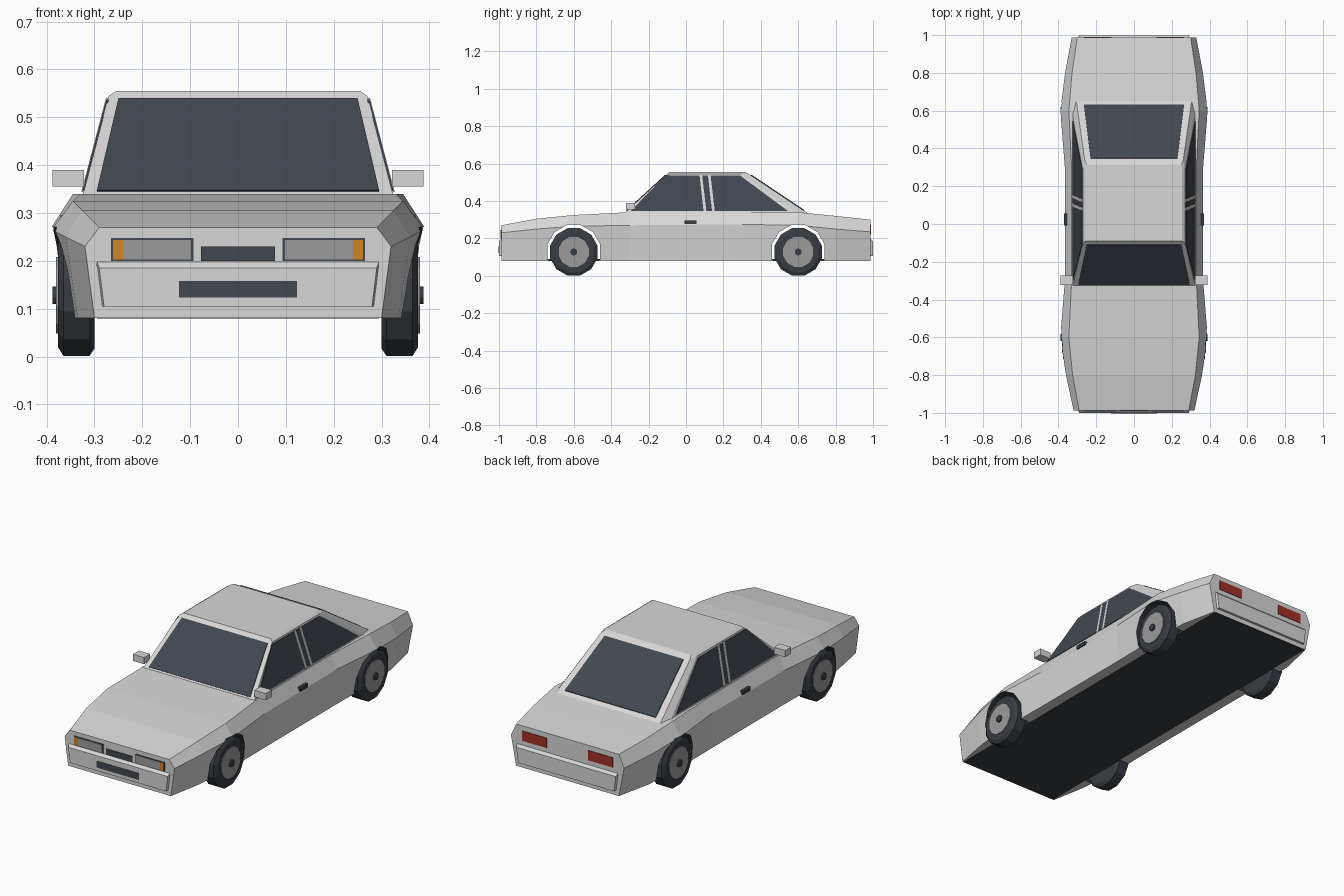
import bpy, bmesh, math
from mathutils import Vector

cube = bpy.data.objects.get("Cube")
if cube:
    bpy.data.objects.remove(cube, do_unlink=True)


def material(name, r, g, b):
    m = bpy.data.materials.new(name)
    m.use_nodes = True
    m.diffuse_color = (r, g, b, 1)
    m.node_tree.nodes["Principled BSDF"].inputs["Base Color"].default_value = (r, g, b, 1)
    return m


PAINT = material("silver paint", .68, .68, .68)
GLASS = material("dark glass", .054, .064, .08)
RUBBER = material("black rubber", .04, .047, .056)
METAL = material("grey metal", .33, .33, .33)
AMBER = material("amber", .65, .24, .015)
RED = material("red lamp", .36, .03, .02)


def finish(name, bm, *mats):
    bmesh.ops.recalc_face_normals(bm, faces=bm.faces)
    mesh = bpy.data.meshes.new(name)
    bm.to_mesh(mesh)
    bm.free()
    for m in mats:
        mesh.materials.append(m)
    ob = bpy.data.objects.new(name, mesh)
    bpy.context.collection.objects.link(ob)
    return ob


def loft(name, rings, *mats, rule=None):
    """Skin closed rings of equal length and cap both ends."""
    bm = bmesh.new()
    loops = [[bm.verts.new(p) for p in ring] for ring in rings]
    n = len(loops[0])
    for a, b in zip(loops, loops[1:]):
        for i in range(n):
            j = (i + 1) % n
            bm.faces.new((a[i], a[j], b[j], b[i]))
    bm.faces.new(loops[0])
    bm.faces.new(loops[-1])
    if rule:
        for f in bm.faces:
            f.material_index = rule(f.calc_center_median())
    return finish(name, bm, *mats)


def plate(name, pts, offset, mat):
    pts = [Vector(p) for p in pts]
    off = Vector(offset)
    return loft(name, [[p - off for p in pts], [p + off for p in pts]], mat)


def box(name, x0, x1, y0, y1, z0, z1, mat):
    ring = lambda z: [(x0, y0, z), (x1, y0, z), (x1, y1, z), (x0, y1, z)]
    return loft(name, [ring(z0), ring(z1)], mat)


def mirrored(half):
    return half + [(-x, y, z) for x, y, z in reversed(half)]


def disc_loft(name, stations, cy, cz, mat, sides=12):
    """Solid of revolution about an axis along x; stations are (x, radius)."""
    rings = []
    for x, r in stations:
        angles = [math.tau * (i + .5) / sides for i in range(sides)]
        rings.append([(x, cy + r * math.sin(a), cz + r * math.cos(a)) for a in angles])
    return loft(name, rings, mat)


# Lower body: y, sill x, waist x, waist z, shoulder x, shoulder z
SECTIONS = [
    (-.987, .30, .32, .23, .29, .27),
    (-.8, .335, .36, .25, .325, .305),
    (-.6, .355, .39, .265, .345, .325),
    (-.3, .352, .366, .27, .33, .34),
    (.3, .352, .366, .275, .33, .34),
    (.6, .355, .39, .27, .345, .34),
    (.8, .34, .365, .25, .328, .32),
    (.987, .30, .33, .235, .30, .30),
]
rings = [mirrored([(.29, y, .08), (sx, y, .08), (wx, y, wz), (hx, y, hz)])
         for y, sx, wx, wz, hx, hz in SECTIONS]
body = loft("body", rings, PAINT, RUBBER,
            rule=lambda c: 1 if c.z < .085 and abs(c.x) < .1 else 0)

# Wheel arches cut across the body
for cy in (-.6, .6):
    cutter = disc_loft("arch_cutter", [(-.6, .146), (.6, .146)], cy, .13, RUBBER)
    cutter.hide_render = True
    mod = body.modifiers.new("arch", "BOOLEAN")
    mod.operation = "DIFFERENCE"
    mod.solver = "EXACT"
    mod.material_mode = "TRANSFER"
    mod.object = cutter
    bpy.context.view_layer.objects.active = body
    bpy.ops.object.modifier_apply(modifier=mod.name)
    bpy.data.objects.remove(cutter, do_unlink=True)
box("floor", -.295, .295, -.98, .98, .079, .09, RUBBER)

# Cabin with angled rear corners and a thin roof cap
cabin_base = [(.325, -.33), (.325, .59), (.305, .65)]
cabin_top = [(.27, -.10), (.27, .295), (.26, .335)]
roof_top = [(.255, -.09), (.255, .285), (.25, .315)]
loft("cabin", [mirrored([(x, y, z) for x, y in ring]) for ring, z in
               ((cabin_base, .335), (cabin_top, .545), (roof_top, .555))], PAINT)


# Windscreen and rear window lie on the sloping cabin faces
def sloped_window(name, y_base, y_top, x_low, x_high, z_low, z_high, offset):
    at = lambda x, z: (x, y_base + (z - .335) * (y_top - y_base) / .21, z)
    plate(name, [at(-x_low, z_low), at(x_low, z_low), at(x_high, z_high), at(-x_high, z_high)],
          offset, GLASS)


sloped_window("windscreen", -.33, -.10, .295, .25, .345, .537, (0, -.003, .003))
sloped_window("rear_window", .65, .335, .265, .23, .348, .537, (0, .003, .004))


# Side windows and their pillars
def side_panel(name, s, yz, thick, mat):
    pts = [(s * (.325 - (z - .335) * .055 / .21), y, z) for y, z in yz]
    plate(name, pts, (s * thick, 0, thick * .25), mat)


for s, side in ((1, "left"), (-1, "right")):
    side_panel(side + "_side_window", s,
               [(-.295, .346), (-.11, .537), (.29, .535), (.545, .346)], .003, GLASS)
    for k, y in (("front", .072), ("rear", .117)):
        side_panel(f"{side}_{k}_pillar", s,
                   [(y + .022, .343), (y + .037, .343), (y + .014, .54), (y, .54)],
                   .0045, PAINT)

    # Mirrors and door handles
    a, b = sorted((s * .322, s * .388))
    box(side + "_mirror", a, b, -.322, -.272, .355, .39, PAINT)
    a, b = sorted((s * .355, s * .371))
    box(side + "_door_handle", a, b, -.008, .055, .276, .295, RUBBER)

    # Headlights, indicators and tail lamps
    a, b = sorted((s * .093, s * .265))
    box(side + "_headlight_frame", a, b, -.99, -.984, .2, .248, GLASS)
    a, b = sorted((s * .098, s * .24))
    box(side + "_headlight", a, b, -.992, -.985, .203, .244, METAL)
    a, b = sorted((s * .24, s * .261))
    box(side + "_indicator", a, b, -.992, -.985, .203, .244, AMBER)
    a, b = sorted((s * .12, s * .265))
    box(side + "_tail_lamp", a, b, .984, .99, .222, .274, RED)

    # Wheels
    for cy, end in ((-.6, "front"), (.6, "rear")):
        name = f"{side}_{end}"
        disc_loft(name + "_tyre", [(s * .30, .115), (s * .31, .131), (s * .365, .131),
                                   (s * .376, .113)], cy, .128, RUBBER)
        disc_loft(name + "_rim", [(s * .36, .083), (s * .38, .083)], cy, .128, METAL)
        disc_loft(name + "_hub", [(s * .37, .019), (s * .388, .019)], cy, .128, RUBBER)

# Bumpers with a bevelled upper ledge
for s, name in ((-1, "front_bumper"), (1, "rear_bumper")):
    loft(name, [mirrored([(x + .008, s * .97, z), (x, s * y, z)]) for x, y, z in
                ((.28, 1, .105), (.29, 1, .185), (.295, .985, .2))], PAINT)

# Grille and lower intake
box("grille", -.077, .077, -.991, -.984, .2, .23, GLASS)
box("lower_intake", -.123, .123, -1, -.995, .123, .158, GLASS).location.y = -.002
